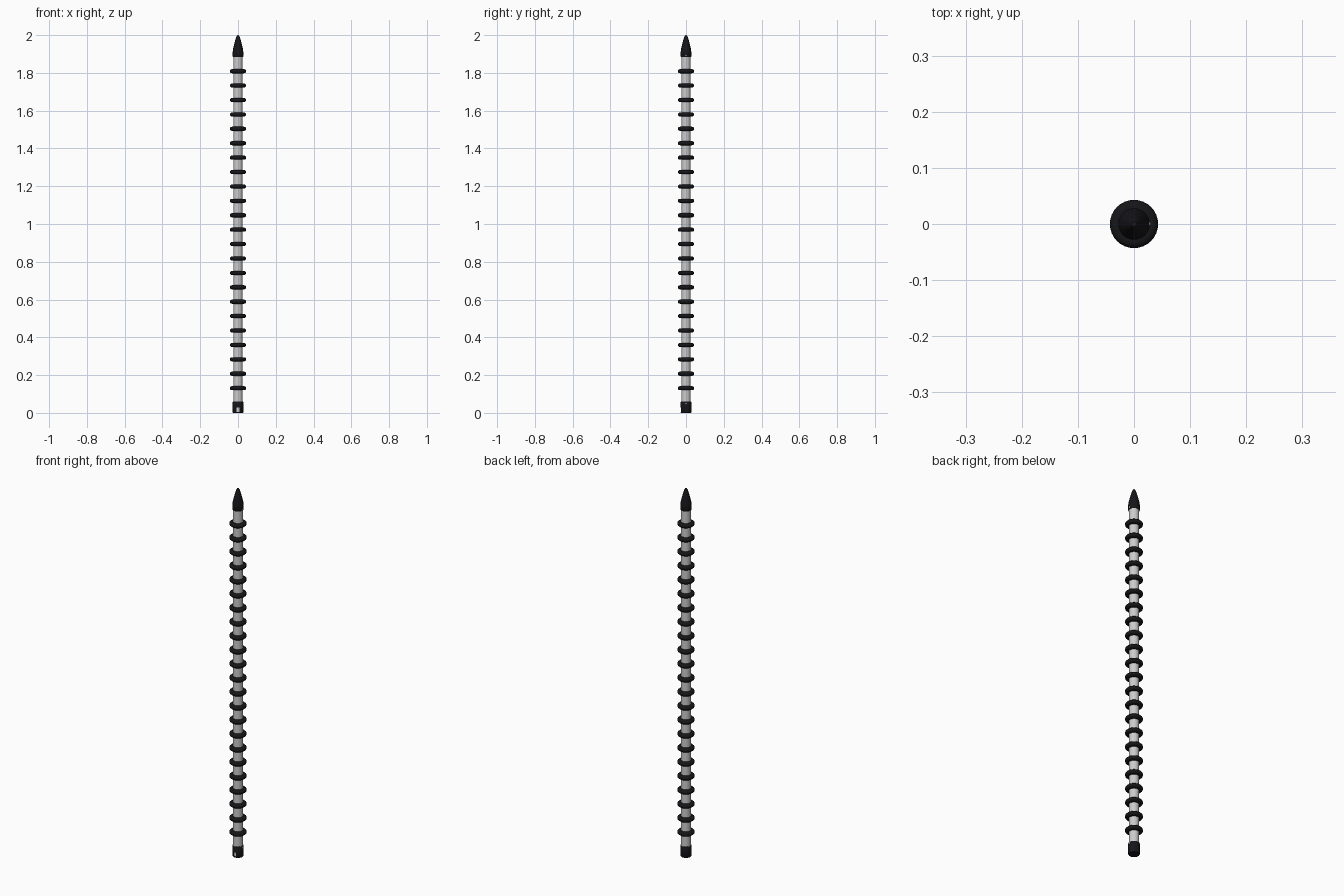
import bpy, bmesh, math

if "Cube" in bpy.data.objects:
    bpy.data.objects.remove(bpy.data.objects["Cube"])

black = bpy.data.materials.new("black_rubber")
black.diffuse_color = (0.008, 0.008, 0.01, 1)
black.use_nodes = True
black.node_tree.nodes["Principled BSDF"].inputs["Base Color"].default_value = black.diffuse_color


def lathe(name, profile, segs=32, closed=False, mat=None):
    """Revolve (radius, z) points about the z axis."""
    bm = bmesh.new()
    rings = []
    for r, z in profile:
        if r == 0:
            rings.append([bm.verts.new((0, 0, z))] * segs)
        else:
            rings.append([bm.verts.new((r * math.cos(2 * math.pi * i / segs),
                                        r * math.sin(2 * math.pi * i / segs), z))
                          for i in range(segs)])
    pairs = list(zip(rings, rings[1:]))
    if closed:
        pairs.append((rings[-1], rings[0]))
    for a, b in pairs:
        for i in range(segs):
            j = (i + 1) % segs
            bm.faces.new(list(dict.fromkeys((a[i], a[j], b[j], b[i]))))
    bmesh.ops.recalc_face_normals(bm, faces=bm.faces)
    me = bpy.data.meshes.new(name)
    bm.to_mesh(me)
    bm.free()
    ob = bpy.data.objects.new(name, me)
    bpy.context.collection.objects.link(ob)
    if mat:
        me.materials.append(mat)
    bpy.ops.object.select_all(action='DESELECT')
    ob.select_set(True)
    bpy.context.view_layer.objects.active = ob
    bpy.ops.object.shade_smooth_by_angle(angle=math.radians(35))
    return ob


# Central metal rod
lathe("rod", [(0, 0.006), (0.0245, 0.006), (0.0245, 1.90), (0, 1.90)])

# Evenly spaced rounded rings along the rod
for k in range(23):
    z = 0.131 + k * (1.809 - 0.131) / 22
    arc = [(0.032 + 0.011 * math.cos(math.radians(t)),
            z + 0.011 * math.sin(math.radians(t))) for t in range(-90, 91, 30)]
    lathe(f"ring_{k + 1:02d}", [(0.0235, z - 0.011)] + arc + [(0.0235, z + 0.011)],
          closed=True, mat=black)

# Pointed tip with a collar
lathe("tip", [(0, 1.885), (0.026, 1.885), (0.028, 1.888), (0.028, 1.912),
              (0.026, 1.928), (0.021, 1.950), (0.014, 1.975),
              (0.008, 1.994), (0.005, 1.999), (0, 2.0)], mat=black)

# Bottom cap sleeve with a notch in the front showing the rod
cap = lathe("bottom_cap", [(0, 0), (0.026, 0), (0.028, 0.003), (0.028, 0.057),
                           (0.026, 0.06), (0.0243, 0.06), (0.0243, 0.005), (0, 0.005)],
            mat=black)
bpy.ops.mesh.primitive_cube_add(size=1, location=(0, -0.03, 0.017))
cutter = bpy.context.object
cutter.name = "notch_cutter"
cutter.scale = (0.016, 0.016, 0.022)
cutter.hide_render = True
cutter.display_type = 'WIRE'
mod = cap.modifiers.new("notch", 'BOOLEAN')
mod.operation = 'DIFFERENCE'
mod.solver = 'EXACT'
mod.object = cutter
bpy.context.view_layer.objects.active = cap
bpy.ops.object.modifier_apply(modifier=mod.name)
bpy.data.objects.remove(cutter)

# Small pins on the right side of cap and tip
for name, z in (("cap_pin", 0.05), ("tip_pin", 1.892)):
    bpy.ops.mesh.primitive_cylinder_add(vertices=12, radius=0.004, depth=0.006,
                                        location=(0.026, 0, z),
                                        rotation=(0, math.pi / 2, 0))
    bpy.context.object.name = name
